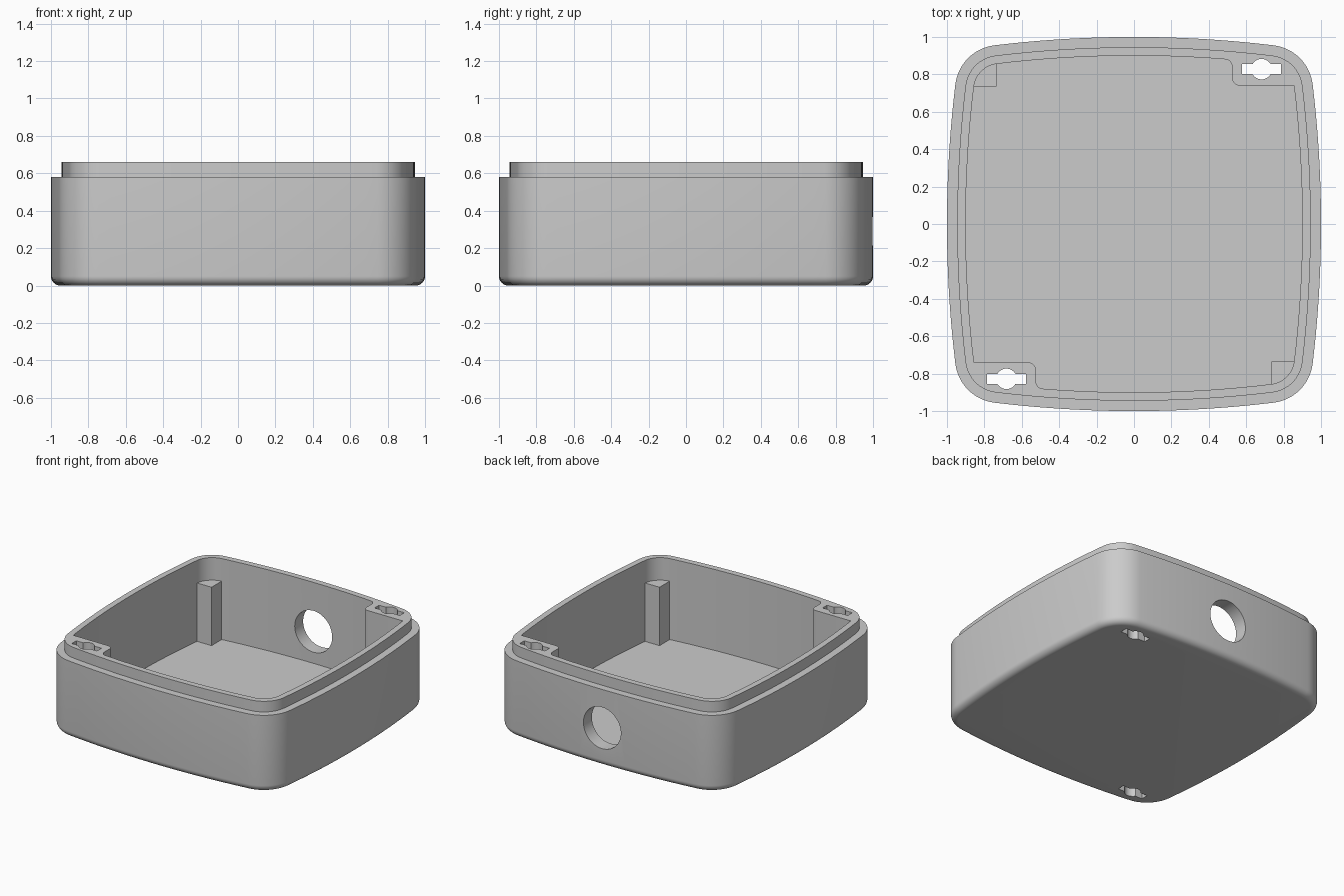
import bpy, bmesh
from math import sin, cos, pi, acos, sqrt

cube = bpy.data.objects.get("Cube")
if cube:
    bpy.data.objects.remove(cube, do_unlink=True)

# Single plastic colour
grey = bpy.data.materials.new("grey_plastic")
grey.use_nodes = True
colour = (0.6, 0.6, 0.6, 1)
grey.diffuse_color = colour
grey.node_tree.nodes["Principled BSDF"].inputs["Base Color"].default_value = colour

# Outline: four shallow side arcs joined by tangent corner arcs
SIDE_R, CORNER_R = 6.25, 0.24
SWEEP = acos((SIDE_R - 1) / (SIDE_R - CORNER_R) / sqrt(2)) - pi / 4
CORNER = (SIDE_R - CORNER_R) * sin(SWEEP)
RIM, LEDGE, FLOOR = 0.66, 0.58, 0.05


def arc(cx, cy, r, a0, a1, n):
    steps = [a0 + (a1 - a0) * i / n for i in range(n + 1)]
    return [(cx + r * cos(a), cy + r * sin(a)) for a in steps]


def outline(inset):
    quarter = arc(1 - SIDE_R, 0, SIDE_R - inset, -SWEEP, SWEEP, 24)
    quarter += arc(CORNER, CORNER, CORNER_R - inset, SWEEP, pi / 2 - SWEEP, 16)[1:-1]
    points = []
    for k in range(4):
        c, s = round(cos(k * pi / 2)), round(sin(k * pi / 2))
        points += [(c * x - s * y, s * x + c * y) for x, y in quarter]
    return points


def loft(name, rings):
    """Closed solid through a stack of (points, height) rings."""
    bm = bmesh.new()
    loops = [[bm.verts.new((x, y, z)) for x, y in pts] for pts, z in rings]
    for low, high in zip(loops, loops[1:]):
        for i in range(len(low)):
            bm.faces.new((low[i - 1], low[i], high[i], high[i - 1]))
    bm.faces.new(loops[0][::-1])
    bm.faces.new(loops[-1])
    bmesh.ops.recalc_face_normals(bm, faces=bm.faces)
    mesh = bpy.data.meshes.new(name)
    bm.to_mesh(mesh)
    bm.free()
    mesh.materials.append(grey)
    obj = bpy.data.objects.new(name, mesh)
    bpy.context.collection.objects.link(obj)
    return obj


def activate(obj):
    bpy.ops.object.select_all(action='DESELECT')
    obj.select_set(True)
    bpy.context.view_layer.objects.active = obj


def cut(obj, cutter):
    cutter.hide_render = True
    mod = obj.modifiers.new("cut", 'BOOLEAN')
    mod.operation, mod.solver, mod.object = 'DIFFERENCE', 'EXACT', cutter
    activate(obj)
    bpy.ops.object.modifier_apply(modifier=mod.name)
    bpy.data.objects.remove(cutter, do_unlink=True)


def smooth(obj):
    activate(obj)
    bpy.ops.object.shade_smooth_by_angle(angle=pi / 6)


# Case body: rounded bottom edge, outer wall, ledge and raised lip
FILLET = 0.05
rings = []
for i in range(9):
    a = pi / 2 * i / 8
    rings.append((outline(FILLET * (1 - sin(a))), FILLET * (1 - cos(a))))
rings += [(outline(0), LEDGE), (outline(0.055), LEDGE), (outline(0.055), RIM)]
body = loft("case_body", rings)

# Cavity, leaving a screw boss in two opposite corners
BOSS_X, BOSS_Y, ROUND = 0.525, 0.74, 0.04
inner = outline(0.1)
top_y = 1 - SIDE_R + sqrt((SIDE_R - 0.1) ** 2 - (BOSS_X - ROUND) ** 2)
edge_x = CORNER + sqrt((CORNER_R - 0.1) ** 2 - (BOSS_Y - CORNER) ** 2)
boss_edge = [(edge_x, BOSS_Y)]
boss_edge += arc(BOSS_X + ROUND, BOSS_Y + ROUND, ROUND, -pi / 2, -pi, 8)
boss_edge += arc(BOSS_X - ROUND, top_y - ROUND, ROUND, 0, pi / 2, 8)
cavity, done = [], set()
for x, y in inner:
    side = 1 if x > 0 else -1
    if side * x > BOSS_X - ROUND - 0.005 and side * y > BOSS_Y - 0.005:
        if side not in done:
            cavity += [(side * u, side * v) for u, v in boss_edge]
            done.add(side)
    else:
        cavity.append((x, y))
cut(body, loft("cavity_cutter", [(cavity, FLOOR), (cavity, 1)]))

# Keyed screw slots through both bosses
for side in (1, -1):
    cx, cy = side * 0.682, side * 0.828
    w, h = 0.105, 0.027
    slot = [(cx - w, cy - h), (cx + w, cy - h), (cx + w, cy + h), (cx - w, cy + h)]
    ring = arc(cx, cy, 0.055, 0, 2 * pi, 32)[:-1]
    for shape in (slot, ring):
        cut(body, loft("slot_cutter", [(shape, -0.2), (shape, 1)]))

# Round cable hole through the back wall
bpy.ops.mesh.primitive_cylinder_add(vertices=64, radius=0.156, depth=0.5,
                                    location=(0, 1, LEDGE / 2), rotation=(pi / 2, 0, 0))
cut(body, bpy.context.object)
smooth(body)

# Short support posts in the other two corners, seated into the wall
POST = 0.735
curve = [p for p in outline(0.09) if p[0] > POST and p[1] > POST]
reach = CORNER + sqrt((CORNER_R - 0.09) ** 2 - (POST - CORNER) ** 2)
profile = [(POST, POST), (reach, POST)] + curve + [(POST, reach)]
for name, sx in (("front_left_post", 1), ("back_right_post", -1)):
    shape = [(sx * x, -sx * y) for x, y in profile]
    smooth(loft(name, [(shape, FLOOR - 0.01), (shape, 0.49)]))
